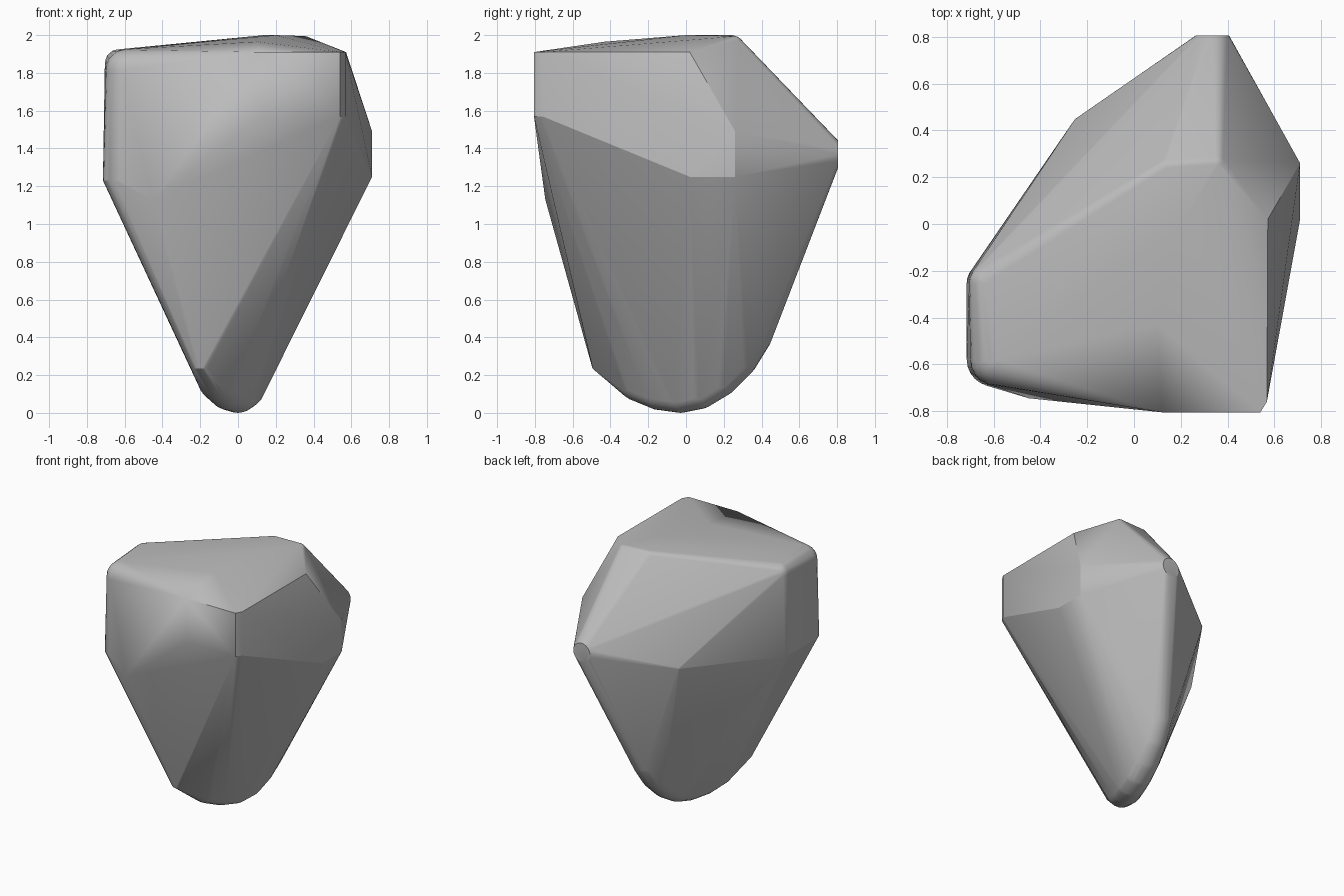
import bpy, bmesh, math
from mathutils import Vector

cube = bpy.data.objects.get("Cube")
if cube:
    bpy.data.objects.remove(cube)

stone = bpy.data.materials.new("stone_grey")
stone.use_nodes = True
stone.diffuse_color = (0.5, 0.5, 0.5, 1)
stone.node_tree.nodes["Principled BSDF"].inputs["Base Color"].default_value = (0.5, 0.5, 0.5, 1)

bm = bmesh.new()


def corner(x, y, z):
    bm.verts.new((x, y, z))


def ball(x, y, z, r):
    """Rounded corner."""
    made = bmesh.ops.create_icosphere(bm, subdivisions=3, radius=r)["verts"]
    bmesh.ops.translate(bm, verts=made, vec=(x, y, z))


def disc(center, r, u, v):
    """Flat round end or rounded vertical edge."""
    for i in range(24):
        a = math.tau * i / 24
        bm.verts.new(Vector(center) + r * (math.cos(a) * Vector(u) + math.sin(a) * Vector(v)))


X, Y, Z = (1, 0, 0), (0, 1, 0), (0, 0, 1)

# Sharp upright edge at the front
for z in (1.57, 1.91):
    corner(0.54, -0.805, z)
    corner(0.568, -0.76, z)
    corner(0.12, -0.805, z)
corner(-0.45, -0.745, 1.13)

# Side facet
corner(0.572, 0.02, 1.91)
corner(0.71, 0.02, 1.25)
corner(0.71, 0.26, 1.25)
corner(0.71, 0.26, 1.49)

# Slightly domed top with a soft ridge
corner(0.2, 0.0, 2.0)
corner(0.1, -0.43, 1.965)
ball(0.14, 0.24, 1.955, 0.045)
ball(0.35, 0.255, 1.95, 0.045)

# Rounded upright edges on the opposite side
ball(-0.59, -0.58, 1.815, 0.11)
ball(-0.63, -0.25, 1.85, 0.075)
disc((-0.6, -0.58, 1.23), 0.115, X, Y)
disc((-0.635, -0.25, 1.23), 0.08, X, Y)

# Back corner and flat round back tip
ball(-0.24, 0.435, 1.265, 0.018)
disc((0.335, 0.805, 1.37), 0.072, X, Z)

# Rounded keel underneath
disc((-0.19, -0.435, 0.235), 0.06, X, Y)
for x, y, z in ((-0.1, -0.25, 0.17), (-0.05, -0.14, 0.125), (0, -0.03, 0.11),
                (0.03, 0.07, 0.13), (0.05, 0.17, 0.19), (0.07, 0.27, 0.29),
                (0.09, 0.35, 0.42)):
    ball(x, y, z, 0.11)

# Wrap everything in one convex skin
hull = bmesh.ops.convex_hull(bm, input=bm.verts[:])
loose = {g for key in ("geom_interior", "geom_unused") for g in hull[key]
         if isinstance(g, bmesh.types.BMVert)}
bmesh.ops.delete(bm, geom=list(loose), context="VERTS")
skin = [f for f in hull["geom"] if isinstance(f, bmesh.types.BMFace) and f.is_valid]
bmesh.ops.delete(bm, geom=[f for f in bm.faces if f not in set(skin)], context="FACES_ONLY")
bmesh.ops.dissolve_limit(bm, angle_limit=math.radians(0.5), verts=bm.verts[:], edges=bm.edges[:])
bmesh.ops.recalc_face_normals(bm, faces=bm.faces[:])

mesh = bpy.data.meshes.new("rock")
bm.to_mesh(mesh)
bm.free()
mesh.materials.append(stone)
rock = bpy.data.objects.new("rock", mesh)
bpy.context.collection.objects.link(rock)
bpy.context.view_layer.objects.active = rock
rock.select_set(True)
bpy.ops.object.shade_smooth_by_angle(angle=math.radians(25))
